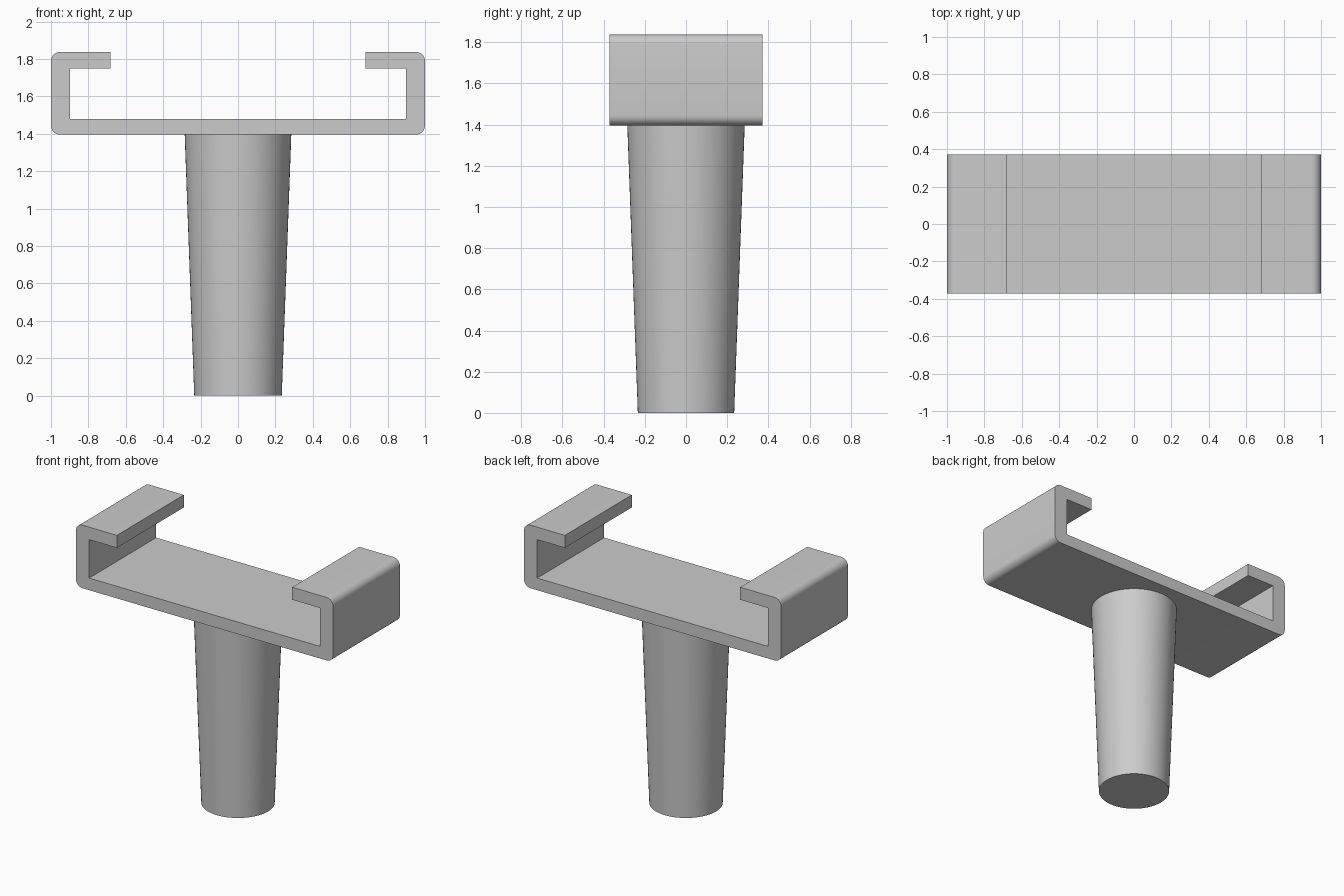
import bpy, bmesh
from math import sin, cos, pi

cube = bpy.data.objects.get("Cube")
if cube:
    bpy.data.objects.remove(cube, do_unlink=True)

grey = bpy.data.materials.new("plain grey")
grey.use_nodes = True
colour = (0.6, 0.6, 0.6, 1)
grey.diffuse_color = colour
grey.node_tree.nodes["Principled BSDF"].inputs["Base Color"].default_value = colour

HALF_DEPTH = 0.372
BASE, FLOOR, LIP, TOP = 1.395, 1.48, 1.75, 1.838
WALL, LIP_END, RADIUS = 0.897, 0.682, 0.05


def finish(name, bm):
    bmesh.ops.recalc_face_normals(bm, faces=bm.faces)
    mesh = bpy.data.meshes.new(name)
    bm.to_mesh(mesh)
    bm.free()
    mesh.materials.append(grey)
    obj = bpy.data.objects.new(name, mesh)
    bpy.context.collection.objects.link(obj)
    bpy.ops.object.select_all(action='DESELECT')
    obj.select_set(True)
    bpy.context.view_layer.objects.active = obj
    bpy.ops.object.shade_smooth_by_angle(angle=pi / 6)
    return obj


def arc(cx, cz, start, steps=8):
    angles = [start + pi / 2 * i / steps for i in range(steps + 1)]
    return [(cx + RADIUS * cos(a), cz + RADIUS * sin(a)) for a in angles]


# Channel bracket: half a section, mirrored, then extruded through its depth
half = arc(1 - RADIUS, BASE + RADIUS, -pi / 2) + arc(1 - RADIUS, TOP - RADIUS, 0)
half += [(LIP_END, TOP), (LIP_END, LIP), (WALL, LIP), (WALL, FLOOR)]
section = half + [(-x, z) for x, z in reversed(half)]
bm = bmesh.new()
face = bm.faces.new([bm.verts.new((x, -HALF_DEPTH, z)) for x, z in section])
extruded = bmesh.ops.extrude_face_region(bm, geom=[face])
moved = [v for v in extruded["geom"] if isinstance(v, bmesh.types.BMVert)]
bmesh.ops.translate(bm, verts=moved, vec=(0, 2 * HALF_DEPTH, 0))
finish("channel_bracket", bm)

# Tapered round post, wider where it meets the bracket
bm = bmesh.new()
bmesh.ops.create_cone(bm, cap_ends=True, segments=64, radius1=0.234, radius2=0.285, depth=BASE)
bmesh.ops.translate(bm, verts=bm.verts, vec=(0, 0, BASE / 2))
finish("tapered_post", bm)
